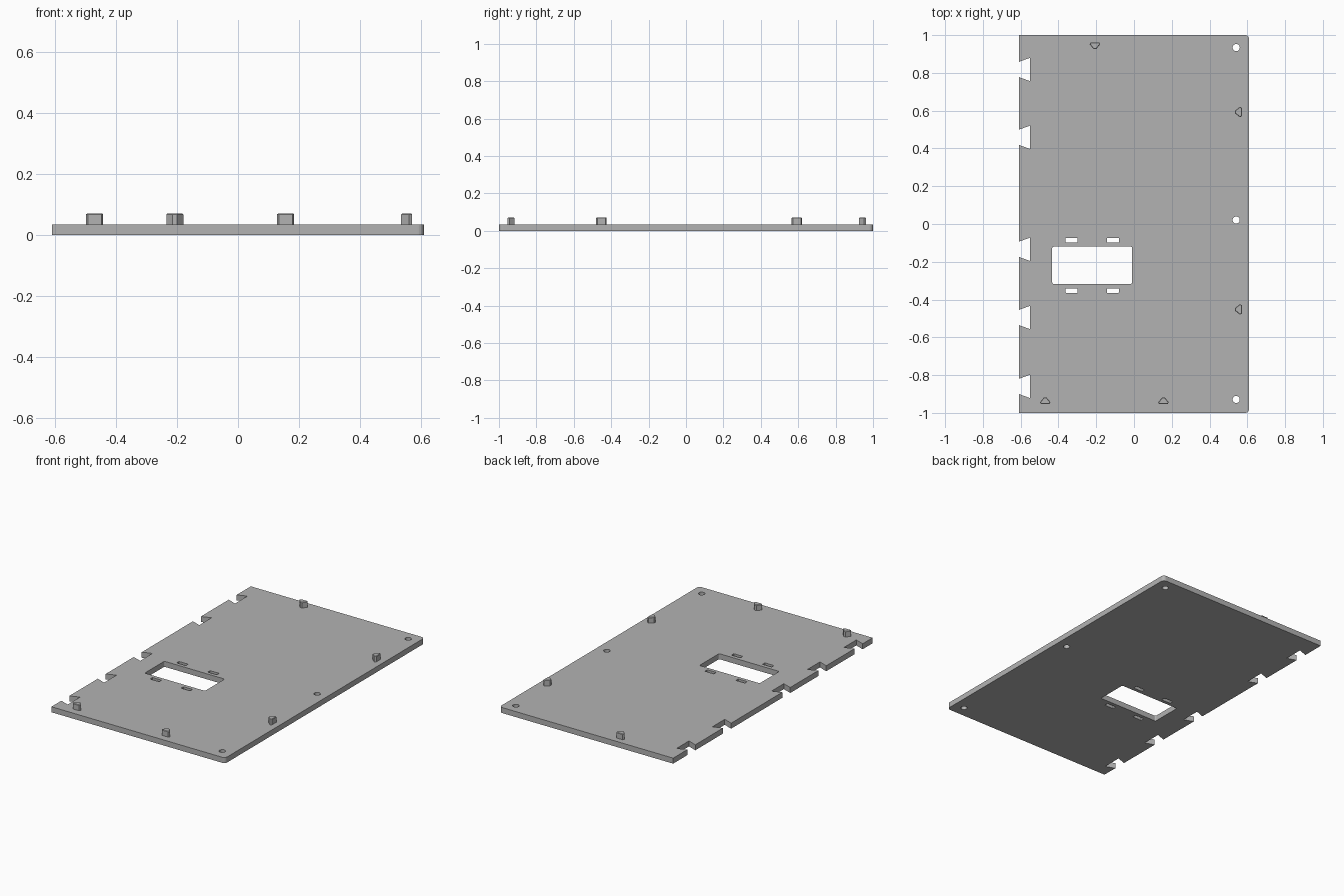
import bpy, bmesh
from math import cos, sin, pi, radians
from mathutils import Matrix, Vector

cube = bpy.data.objects.get("Cube")
if cube:
    bpy.data.objects.remove(cube)

THICK = 0.035
HALF_X, HALF_Y = 0.61, 1.0

grey = bpy.data.materials.new("mid grey")
grey.use_nodes = True
grey.diffuse_color = (0.45, 0.45, 0.45, 1)
grey.node_tree.nodes["Principled BSDF"].inputs["Base Color"].default_value = grey.diffuse_color


def arc(cx, cy, r, start, end, steps):
    """Points along an arc, angles in degrees."""
    angles = [radians(start + (end - start) * i / steps) for i in range(steps + 1)]
    return [(cx + r * cos(a), cy + r * sin(a)) for a in angles]


def rounded_rect(x0, x1, y0, y1, r):
    pts = []
    for i, (x, y) in enumerate([(x1 - r, y1 - r), (x0 + r, y1 - r),
                                (x0 + r, y0 + r), (x1 - r, y0 + r)]):
        pts += arc(x, y, r, 90 * i, 90 * i + 90, 4)
    return pts


# Plate outline: rounded right corners, dovetail notches down the left edge
outline = [(-HALF_X, -HALF_Y)]
outline += arc(HALF_X - 0.022, -HALF_Y + 0.022, 0.022, -90, 0, 6)
outline += arc(HALF_X - 0.022, HALF_Y - 0.022, 0.022, 0, 90, 6)
outline.append((-HALF_X, HALF_Y))
for y in (0.818, 0.459, -0.134, -0.495, -0.86):
    outline += [(-HALF_X, y + 0.04), (-0.55, y + 0.062),
                (-0.55, y - 0.062), (-HALF_X, y - 0.04)]

# Openings: window, four slots around it, three screw holes
loops = [outline, rounded_rect(-0.433, -0.01, -0.317, -0.12, 0.008)]
for x in (-0.33, -0.112):
    for y in (-0.086, -0.353):
        loops.append(rounded_rect(x - 0.032, x + 0.032, y - 0.012, y + 0.012, 0.003))
for y in (0.934, 0.021, -0.929):
    loops.append(arc(0.541, y, 0.019, 0, 360, 24)[:-1])

# Panel: filled flat curve given thickness, then turned into a mesh
curve = bpy.data.curves.new("panel", "CURVE")
curve.dimensions = "2D"
curve.fill_mode = "BOTH"
curve.extrude = THICK / 2
for loop in loops:
    spline = curve.splines.new("POLY")
    spline.points.add(len(loop) - 1)
    for point, (x, y) in zip(spline.points, loop):
        point.co = (x, y, 0, 1)
    spline.use_cyclic_u = True
panel = bpy.data.objects.new("panel", curve)
bpy.context.collection.objects.link(panel)
bpy.ops.object.select_all(action="DESELECT")
panel.select_set(True)
bpy.context.view_layer.objects.active = panel
bpy.ops.object.convert(target="MESH")
panel = bpy.context.view_layer.objects.active
bm = bmesh.new()
bm.from_mesh(panel.data)
bmesh.ops.translate(bm, verts=bm.verts, vec=(0, 0, THICK / 2))
bmesh.ops.remove_doubles(bm, verts=bm.verts, dist=0.0001)
bmesh.ops.recalc_face_normals(bm, faces=bm.faces)
for face in bm.faces:
    face.smooth = False
bm.to_mesh(panel.data)
bm.free()
panel.data.materials.clear()
panel.data.materials.append(grey)


def locating_peg(name, x, y, turn):
    """Blunt triangular peg, its narrow end pointing inward."""
    profile = [(-0.022, -0.018), (0.022, -0.018), (0.028, -0.008),
               (0.007, 0.018), (-0.007, 0.018), (-0.028, -0.008)]
    bm = bmesh.new()
    base = bm.faces.new([bm.verts.new((px, py, THICK - 0.002)) for px, py in profile])
    made = bmesh.ops.extrude_face_region(bm, geom=[base])["geom"]
    top = [v for v in made if isinstance(v, bmesh.types.BMVert)]
    bmesh.ops.translate(bm, verts=top, vec=Vector((0, 0, 0.038)))
    rim = [e for e in bm.edges if all(v in top for v in e.verts)]
    bmesh.ops.bevel(bm, geom=rim, offset=0.003, segments=1, affect="EDGES")
    bmesh.ops.recalc_face_normals(bm, faces=bm.faces)
    bmesh.ops.transform(bm, verts=bm.verts,
                        matrix=Matrix.Translation((x, y, 0)) @ Matrix.Rotation(turn, 4, "Z"))
    mesh = bpy.data.meshes.new(name)
    bm.to_mesh(mesh)
    bm.free()
    mesh.materials.append(grey)
    bpy.context.collection.objects.link(bpy.data.objects.new(name, mesh))


# Locating pegs around the rim
locating_peg("peg_back", -0.207, 0.944, pi)
locating_peg("peg_front_right", -0.47, -0.936, 0)
locating_peg("peg_front_left", 0.156, -0.936, 0)
locating_peg("peg_left_back", 0.553, 0.593, pi / 2)
locating_peg("peg_left_front", 0.553, -0.452, pi / 2)
